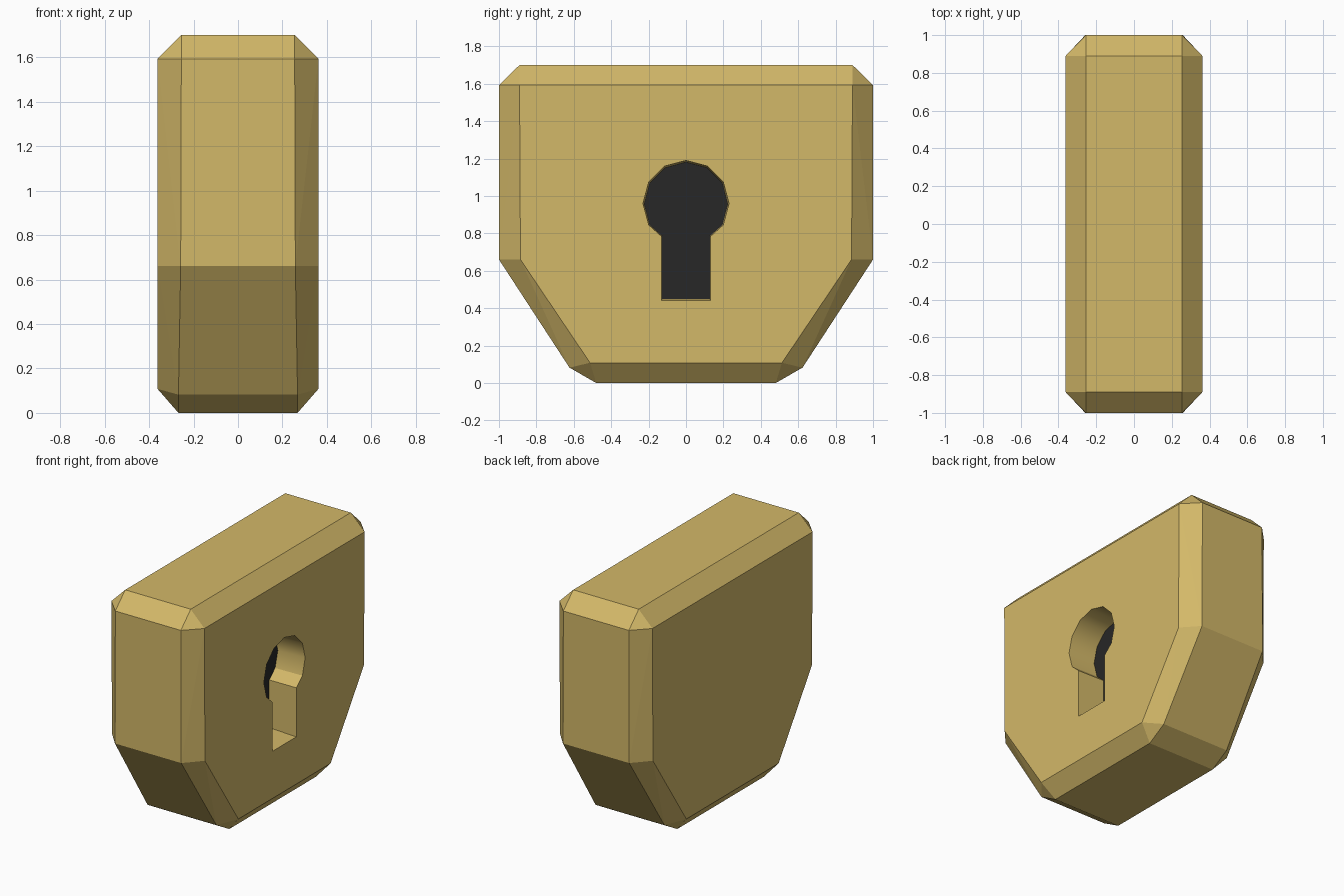
import bpy, bmesh
from math import sin, cos, radians

if "Cube" in bpy.data.objects:
    bpy.data.objects.remove(bpy.data.objects["Cube"])


def material(name, color):
    m = bpy.data.materials.new(name)
    m.diffuse_color = (*color, 1)
    m.use_nodes = True
    m.node_tree.nodes["Principled BSDF"].inputs["Base Color"].default_value = m.diffuse_color
    return m


def add_object(name, bm, mat):
    bmesh.ops.recalc_face_normals(bm, faces=bm.faces)
    me = bpy.data.meshes.new(name)
    bm.to_mesh(me)
    bm.free()
    me.materials.append(mat)
    ob = bpy.data.objects.new(name, me)
    bpy.context.collection.objects.link(ob)
    return ob


brass = material("brass", (0.65, 0.48, 0.14))
dark = material("dark", (0.02, 0.02, 0.02))

# Lock body: chamfered block, one quarter of its corners mirrored in x and y
quarter = [
    (0.255, 0.89, 1.70), (0.255, 1.0, 1.593), (0.362, 0.89, 1.593),   # top corner
    (0.258, 1.0, 0.66), (0.362, 0.885, 0.66),                         # shoulder
    (0.268, 0.623, 0.082), (0.268, 0.48, 0.0), (0.362, 0.513, 0.108),  # foot
]
bm = bmesh.new()
for sx in (-1, 1):
    for sy in (-1, 1):
        for x, y, z in quarter:
            bm.verts.new((sx * x, sy * y, z))
bmesh.ops.convex_hull(bm, input=bm.verts)
bmesh.ops.dissolve_limit(bm, angle_limit=radians(1.5), verts=bm.verts, edges=bm.edges)
body = add_object("lock_body", bm, brass)

# Keyhole outline: twelve-sided circle with a straight slot below
CZ, R = 0.96, 0.23
outline = [(R * cos(radians(a)), CZ + R * sin(radians(a))) for a in range(-30, 211, 30)]
outline = [(-0.132, 0.44), (0.132, 0.44), (0.132, 0.785)] + outline + [(-0.132, 0.785)]


def ring(bm, x, shrink):
    return [bm.verts.new((x, y * shrink, 0.84 + (z - 0.84) * shrink)) for y, z in outline]


# Keyhole cutter, slightly tapered towards the back
bm = bmesh.new()
inner, outer = ring(bm, 0.15, 0.975), ring(bm, 0.39, 1.003)
bm.faces.new(inner)
bm.faces.new(outer)
n = len(outline)
for i in range(n):
    j = (i + 1) % n
    wall = bm.faces.new((inner[i], inner[j], outer[j], outer[i]))
    wall.smooth = 3 <= i <= n - 3
cutter = add_object("keyhole_cutter", bm, brass)
cutter.hide_render = True
cutter.hide_viewport = True

cut = body.modifiers.new("keyhole", "BOOLEAN")
cut.operation = "DIFFERENCE"
cut.solver = "EXACT"
cut.object = cutter

# Dark plate at the bottom of the keyhole
bm = bmesh.new()
face = bm.faces.new(ring(bm, 0.153, 0.975))
plate = add_object("keyhole_back", bm, dark)
if plate.data.polygons[0].normal.x < 0:
    plate.data.flip_normals()
